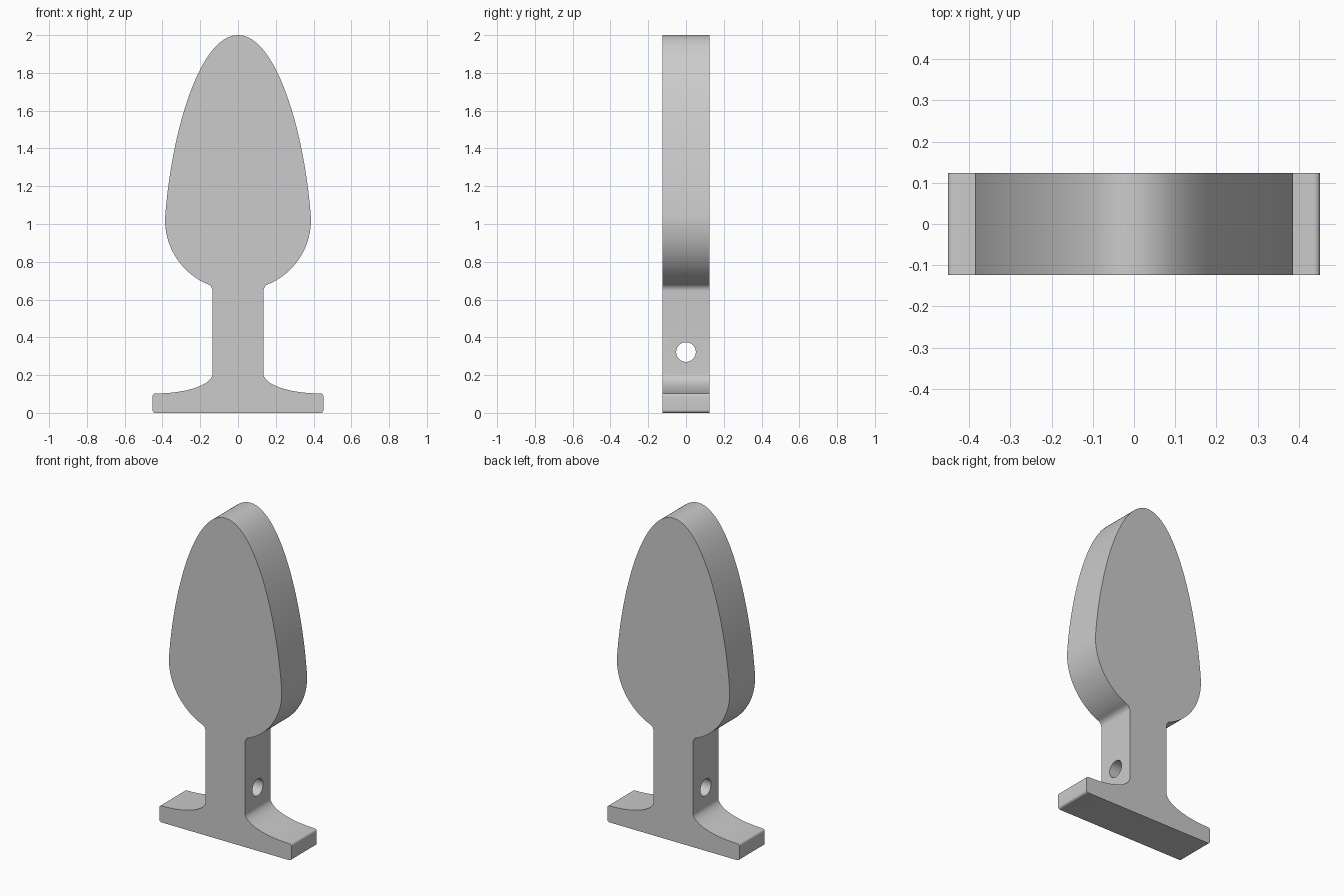
import bpy
import bmesh
from math import cos, sin, radians
from mathutils import Vector
from mathutils.geometry import interpolate_bezier

if "Cube" in bpy.data.objects:
    bpy.data.objects.remove(bpy.data.objects["Cube"])

HALF_DEPTH = 0.124


def arc(cx, cz, rx, rz, start, end, steps):
    """Points along an elliptical arc, angles in degrees."""
    angles = [radians(start + (end - start) * i / steps) for i in range(steps + 1)]
    return [(cx + rx * cos(a), cz + rz * sin(a)) for a in angles]


# Right half of the outline, from the foot up to the tip
half = arc(0.437, 0.015, 0.015, 0.015, -90, 0, 6)       # lower foot corner
half += arc(0.437, 0.088, 0.015, 0.015, 0, 90, 6)       # upper foot corner
half += arc(0.435, 0.208, 0.3, 0.105, 270, 180, 24)     # flare into the stem
half += arc(0.175, 0.645, 0.04, 0.04, 180, 115, 8)      # fillet under the bulb
half += arc(0.01, 1.02, 0.376, 0.37, -64, 4, 28)        # round lower bulb
tip_curve = [Vector(p) for p in ((0.385, 1.046), (0.35, 1.5), (0.2, 2), (0, 2))]
half += [(p.x, p.y) for p in interpolate_bezier(*tip_curve, 40)[1:]]
outline = half + [(-x, z) for x, z in reversed(half[:-1])]

# Flat body, extruded from the outline
bm = bmesh.new()
face = bm.faces.new([bm.verts.new((x, -HALF_DEPTH, z)) for x, z in outline])
back = bmesh.ops.extrude_face_region(bm, geom=[face])["geom"]
bmesh.ops.translate(bm, vec=(0, 2 * HALF_DEPTH, 0),
                    verts=[v for v in back if isinstance(v, bmesh.types.BMVert)])
bmesh.ops.recalc_face_normals(bm, faces=bm.faces)
mesh = bpy.data.meshes.new("body")
bm.to_mesh(mesh)
bm.free()
body = bpy.data.objects.new("body", mesh)
bpy.context.collection.objects.link(body)

# Cord hole through the stem
bpy.ops.mesh.primitive_cylinder_add(vertices=48, radius=0.052, depth=0.6,
                                    location=(0, 0, 0.322), rotation=(0, radians(90), 0))
cutter = bpy.context.object
cutter.name = "hole_cutter"
cutter.hide_render = True
cut = body.modifiers.new("cord_hole", "BOOLEAN")
cut.operation = "DIFFERENCE"
cut.solver = "EXACT"
cut.object = cutter
bpy.ops.object.select_all(action="DESELECT")
body.select_set(True)
bpy.context.view_layer.objects.active = body
bpy.ops.object.modifier_apply(modifier=cut.name)
bpy.data.objects.remove(cutter)

# Plain grey finish
grey = bpy.data.materials.new("light_grey")
grey.use_nodes = True
colour = (0.6, 0.6, 0.6, 1)
grey.diffuse_color = colour
grey.node_tree.nodes["Principled BSDF"].inputs["Base Color"].default_value = colour
body.data.materials.clear()
body.data.materials.append(grey)
bpy.ops.object.shade_smooth_by_angle(angle=radians(30))
